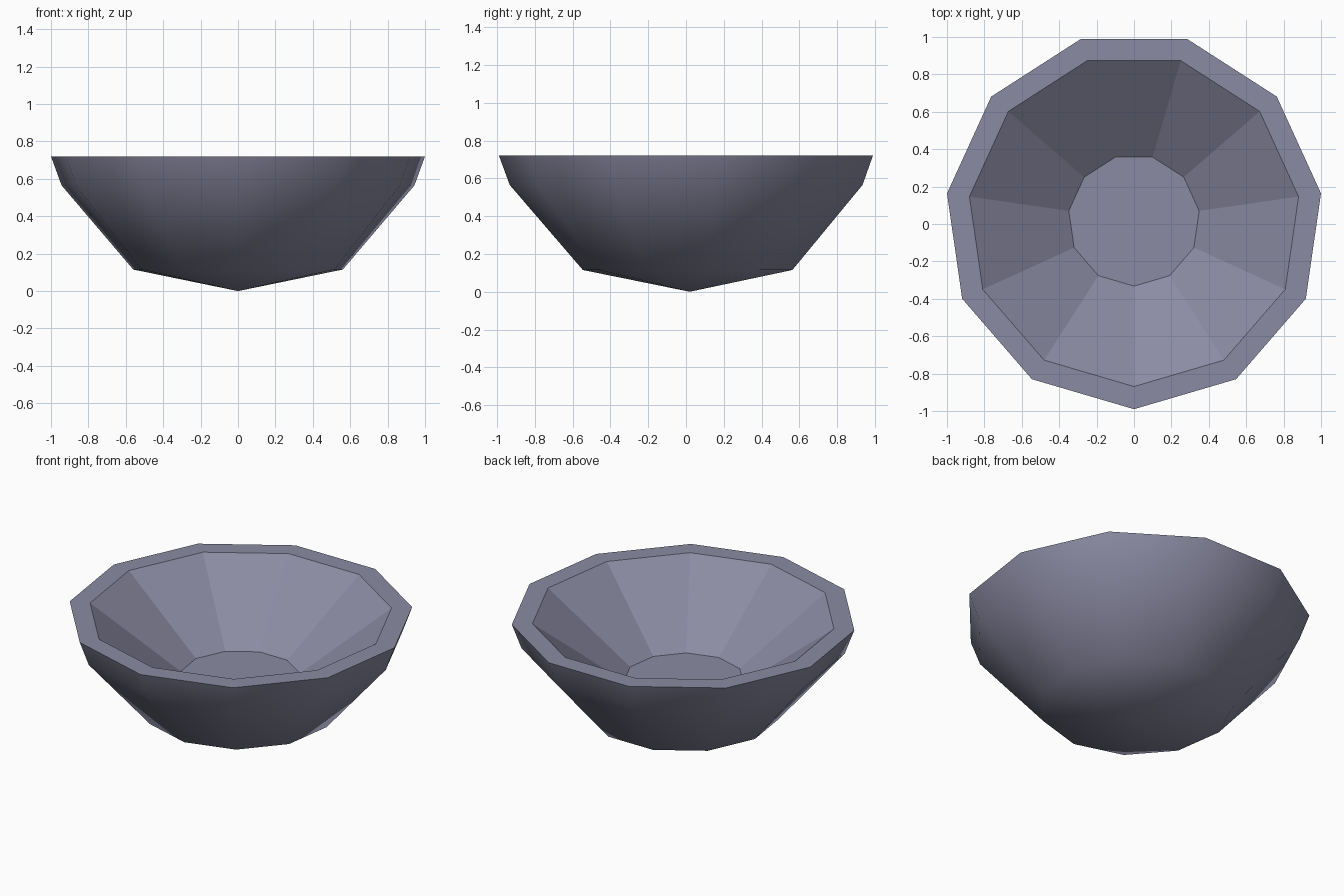
import bpy, bmesh, math

if "Cube" in bpy.data.objects:
    bpy.data.objects.remove(bpy.data.objects["Cube"])

SIDES = 11
CY = 0.02  # offset that centres an odd-sided ring on y

clay = bpy.data.materials.new("slate_grey")
clay.diffuse_color = (0.26, 0.26, 0.37, 1)
clay.use_nodes = True
clay.node_tree.nodes["Principled BSDF"].inputs["Base Color"].default_value = clay.diffuse_color

# profile from inner floor, over the rim, down the outside (radius, height)
PROFILE = [(0.352, 0.325), (0.889, 0.72), (1.01, 0.72), (0.953, 0.565), (0.566, 0.115)]

bm = bmesh.new()


def ring(radius, z):
    angles = [math.tau * i / SIDES - math.pi / 2 for i in range(SIDES)]
    return [bm.verts.new((radius * math.cos(a), CY + radius * math.sin(a), z)) for a in angles]


rings = [ring(r, z) for r, z in PROFILE]

# flat inner floor
bm.faces.new(rings[0])

# walls: flat inside and rim, smooth outside
for k, (a, b) in enumerate(zip(rings, rings[1:])):
    for i in range(SIDES):
        j = (i + 1) % SIDES
        f = bm.faces.new((a[i], b[i], b[j], a[j]))
        f.smooth = k >= 2

# shallow pointed underside
tip = bm.verts.new((0, CY, 0))
for i in range(SIDES):
    f = bm.faces.new((rings[-1][i], tip, rings[-1][(i + 1) % SIDES]))
    f.smooth = True

# keep rim edges crisp
bmesh.ops.recalc_face_normals(bm, faces=bm.faces)
for e in bm.edges:
    e.smooth = all(f.smooth for f in e.link_faces)

mesh = bpy.data.meshes.new("bowl")
bm.to_mesh(mesh)
bm.free()
mesh.materials.append(clay)
bowl = bpy.data.objects.new("bowl", mesh)
bpy.context.collection.objects.link(bowl)
